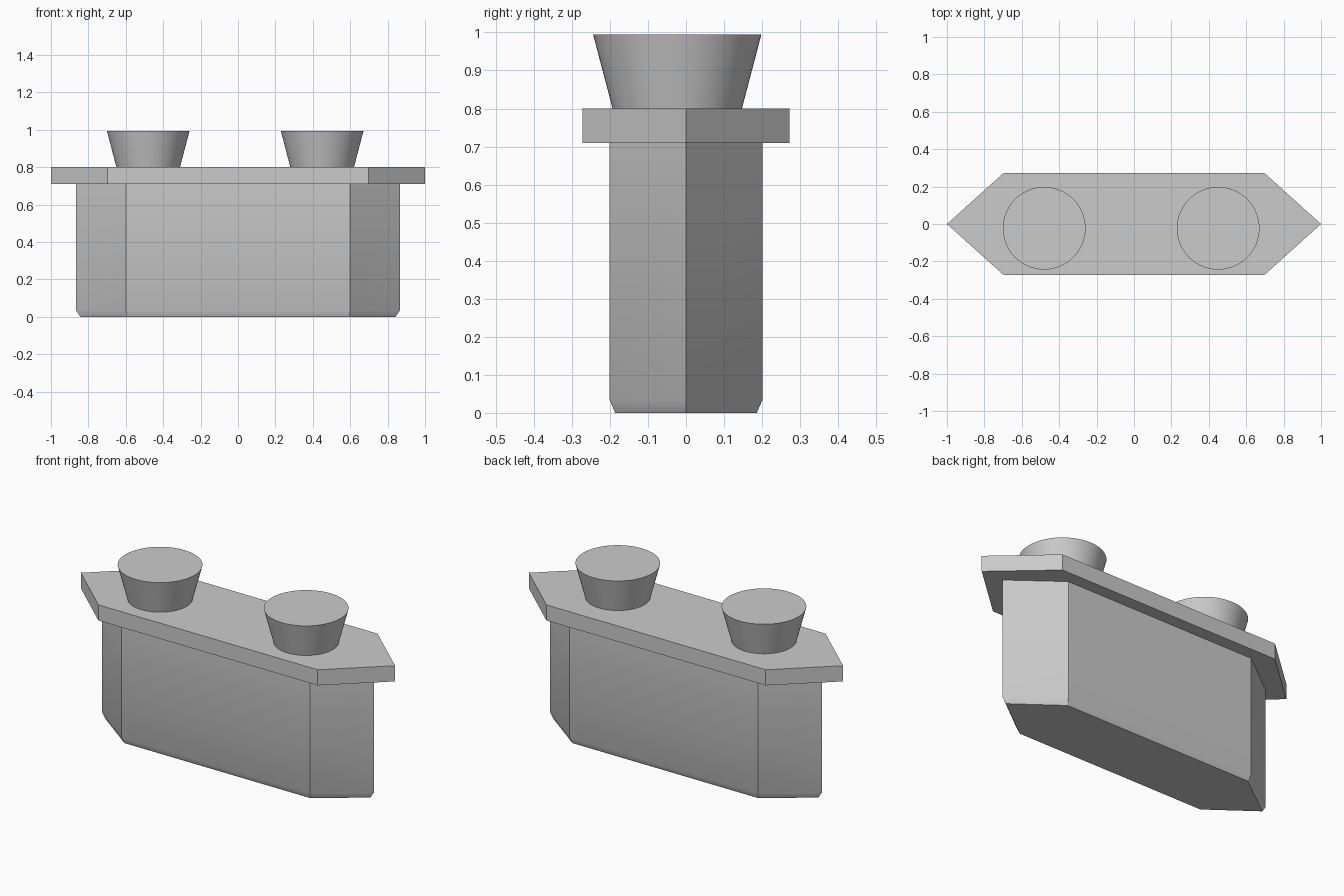
import bpy
import bmesh
import math

cube = bpy.data.objects.get("Cube")
if cube:
    bpy.data.objects.remove(cube, do_unlink=True)

grey = bpy.data.materials.new("plain grey")
grey.use_nodes = True
colour = (0.6, 0.6, 0.6, 1)
grey.diffuse_color = colour
grey.node_tree.nodes["Principled BSDF"].inputs["Base Color"].default_value = colour


def hexagon(tip, corner, half_depth, z):
    """Long pointed hexagon at one height."""
    return [(tip, 0, z), (corner, half_depth, z), (-corner, half_depth, z),
            (-tip, 0, z), (-corner, -half_depth, z), (corner, -half_depth, z)]


def circle(radius, z, sides=64):
    return [(radius * math.cos(i * math.tau / sides),
             radius * math.sin(i * math.tau / sides), z) for i in range(sides)]


def loft(name, sections, location=(0, 0, 0)):
    """Closed solid through stacked cross-sections, bottom to top."""
    bm = bmesh.new()
    rings = [[bm.verts.new(p) for p in section] for section in sections]
    n = len(rings[0])
    for low, high in zip(rings, rings[1:]):
        for i in range(n):
            j = (i + 1) % n
            bm.faces.new((low[i], low[j], high[j], high[i]))
    bm.faces.new(rings[0][::-1])
    bm.faces.new(rings[-1])
    bmesh.ops.recalc_face_normals(bm, faces=bm.faces)
    mesh = bpy.data.meshes.new(name)
    bm.to_mesh(mesh)
    bm.free()
    mesh.materials.append(grey)
    obj = bpy.data.objects.new(name, mesh)
    obj.location = location
    bpy.context.collection.objects.link(obj)
    bpy.ops.object.select_all(action="DESELECT")
    obj.select_set(True)
    bpy.context.view_layer.objects.active = obj
    bpy.ops.object.shade_smooth_by_angle(angle=math.radians(30))
    return obj


# Body with a chamfered bottom rim
loft("body", [hexagon(0.843, 0.592, 0.186, 0),
              hexagon(0.865, 0.6, 0.201, 0.034),
              hexagon(0.865, 0.6, 0.201, 0.71)])

# Overhanging lid
loft("lid", [hexagon(1, 0.698, 0.272, 0.71), hexagon(1, 0.698, 0.272, 0.8)])

# Two flared knobs
for name, x in (("right_knob", -0.48), ("left_knob", 0.45)):
    loft(name, [circle(0.17, 0.8), circle(0.221, 0.994)], (x, -0.023, 0))
